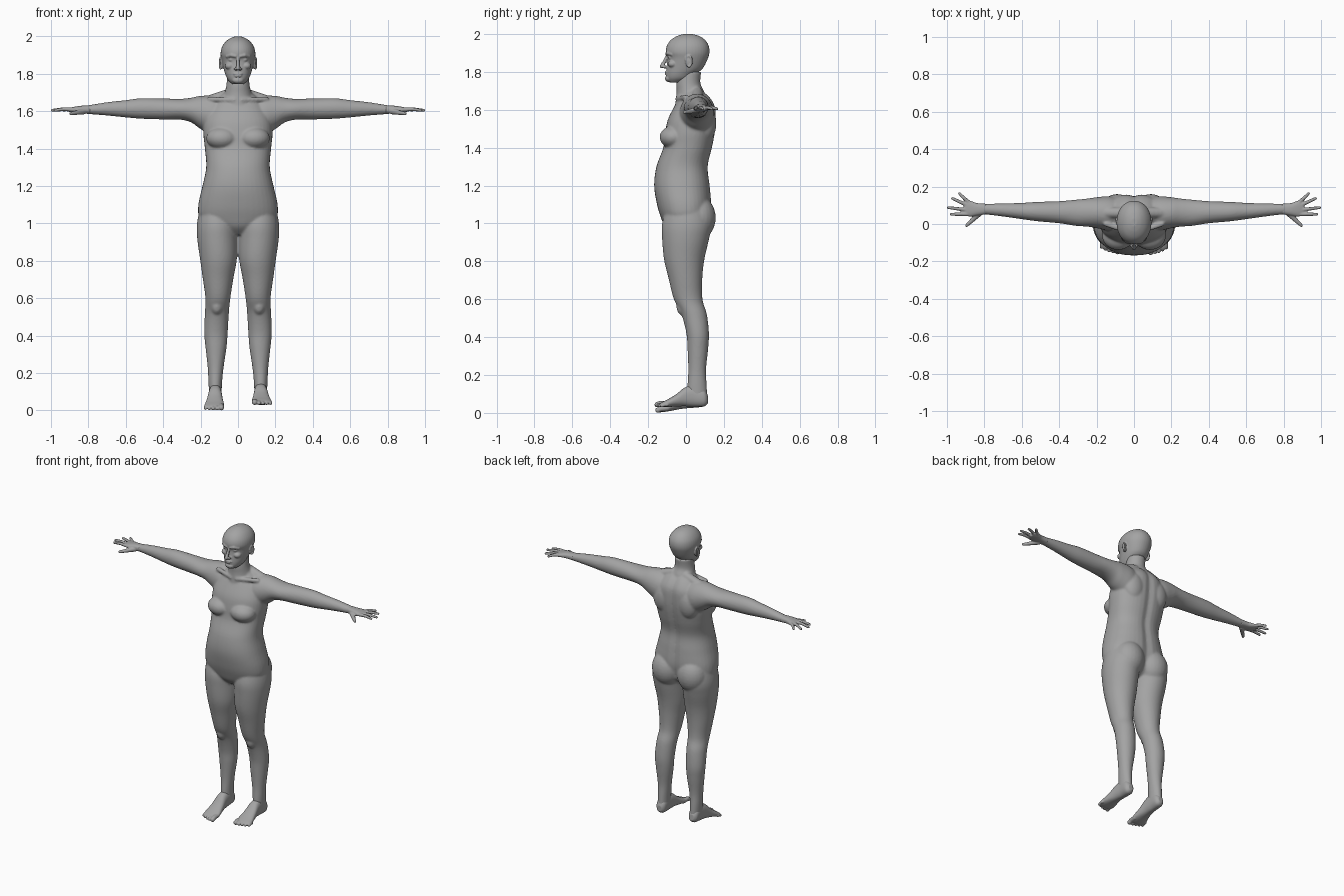
import bpy, bmesh, math
from mathutils import Matrix, Vector

cube = bpy.data.objects.get("Cube")
if cube:
    bpy.data.objects.remove(cube, do_unlink=True)

clay = bpy.data.materials.new("grey_clay")
clay.use_nodes = True
tone = (0.37, 0.37, 0.37, 1)
clay.diffuse_color = tone
clay.node_tree.nodes["Principled BSDF"].inputs["Base Color"].default_value = tone


def spline(stations, steps=5):
    """Smooth in-between stations."""
    pts = [Vector(s) for s in stations]
    for i in range(len(pts) - 1):
        a, b, c, d = pts[max(i - 1, 0)], pts[i], pts[i + 1], pts[min(i + 2, len(pts) - 1)]
        for k in range(steps):
            t = k / steps
            yield b + ((c - a) * t + (2 * a - 5 * b + 4 * c - d) * t**2 + (3 * b - a - 3 * c + d) * t**3) / 2
    yield pts[-1]


def loft(bm, axis, stations, side=1, power=2.0, groove=0, sides=40):
    """Rounded tube; each station is (position, u low, u high, v low, v high)."""
    slots = {"x": (0, 1, 2), "y": (1, 0, 2), "z": (2, 0, 1)}[axis]
    rings = []
    for t, u0, u1, v0, v1 in spline(stations):
        ring = []
        for i in range(sides):
            c, s = math.cos(math.tau * i / sides), math.sin(math.tau * i / sides)
            cu = math.copysign(abs(c) ** (2 / power), c)
            sv = math.copysign(abs(s) ** (2 / power), s)
            u, v = (u0 + u1 + cu * (u1 - u0)) / 2, (v0 + v1 + sv * (v1 - v0)) / 2
            if s > 0:
                v -= groove * math.exp(-(u / 0.025) ** 2)
            co = Vector()
            co[slots[0]], co[slots[1]], co[slots[2]] = t, u, v
            co.x *= side
            ring.append(bm.verts.new(co))
        rings.append(ring)
    for a, b in zip(rings, rings[1:]):
        for i in range(sides):
            j = (i + 1) % sides
            bm.faces.new((a[i], a[j], b[j], b[i]))
    bm.faces.new(rings[0])
    bm.faces.new(rings[-1])


def ball(bm, centre, radii, side=1):
    x, y, z = centre
    bmesh.ops.create_uvsphere(bm, u_segments=24, v_segments=16, radius=1,
                              matrix=Matrix.LocRotScale(Vector((x * side, y, z)), None, Vector(radii)))


def rod(bm, points, radii, side=1):
    """Chain of rounded tapered segments."""
    pts = [Vector((x * side, y, z)) for x, y, z in points]
    for p, r in zip(pts, radii):
        bmesh.ops.create_uvsphere(bm, u_segments=16, v_segments=10, radius=r, matrix=Matrix.Translation(p))
    for p, q, r, s in zip(pts, pts[1:], radii, radii[1:]):
        turn = (q - p).to_track_quat("Z", "Y").to_matrix().to_4x4()
        bmesh.ops.create_cone(bm, cap_ends=True, segments=16, radius1=r, radius2=s,
                              depth=(q - p).length, matrix=Matrix.Translation((p + q) / 2) @ turn)


def finish(bm, name, voxel, smooth):
    """Fuse the overlapping masses into one smooth skin."""
    bmesh.ops.recalc_face_normals(bm, faces=bm.faces)
    mesh = bpy.data.meshes.new(name)
    bm.to_mesh(mesh)
    bm.free()
    mesh.materials.append(clay)
    obj = bpy.data.objects.new(name, mesh)
    bpy.context.collection.objects.link(obj)
    fuse = obj.modifiers.new("fuse", "REMESH")
    fuse.mode = "VOXEL"
    fuse.voxel_size = voxel
    fuse.use_smooth_shade = True
    soften = obj.modifiers.new("soften", "SMOOTH")
    soften.iterations = smooth
    return obj


def even(rows):
    """Stations symmetric about the middle: (z, half width, front, back)."""
    return [(z, -w, w, f, b) for z, w, f, b in rows]


# Torso and neck
body = bmesh.new()
loft(body, "z", even([
    (.94, .06, -.07, .06), (.98, .14, -.11, .11), (1.03, .205, -.132, .125), (1.1, .212, -.153, .135),
    (1.2, .19, -.168, .128), (1.3, .17, -.156, .118), (1.4, .177, -.12, .14), (1.48, .185, -.11, .155),
    (1.55, .18, -.095, .16), (1.62, .15, -.06, .155), (1.67, .11, -.03, .125), (1.7, .07, -.02, .09)]),
    power=2.3, groove=.012)
loft(body, "z", even([(1.6, .1, -.06, .12), (1.69, .074, -.05, .098), (1.74, .062, -.05, .076),
                      (1.8, .058, -.04, .08)]))

for side in (1, -1):
    # Chest, shoulder blades, collar bones and buttocks
    ball(body, (.085, -.065, 1.455), (.085, .074, .06), side)
    ball(body, (.09, .105, 1.53), (.075, .055, .1), side)
    rod(body, [(.02, -.045, 1.66), (.15, .0, 1.665)], (.012, .014), side)
    rod(body, [(.05, .06, 1.69), (.17, .06, 1.65)], (.03, .03), side)
    ball(body, (.095, .065, 1.03), (.1, .092, .115), side)
    # Arm
    loft(body, "x", [
        (.06, -.02, .13, 1.5, 1.66), (.13, -.035, .148, 1.47, 1.682), (.2, -.022, .143, 1.505, 1.682),
        (.25, -.014, .136, 1.54, 1.672), (.31, -.01, .13, 1.555, 1.666), (.4, .004, .122, 1.556, 1.668),
        (.52, .015, .118, 1.56, 1.669), (.6, .026, .113, 1.567, 1.659), (.7, .04, .11, 1.577, 1.648),
        (.8, .052, .108, 1.585, 1.632), (.83, .055, .105, 1.589, 1.629)], side)
    # Leg with kneecap
    loft(body, "z", [
        (1.1, .03, .2, -.1, .11), (1.0, .005, .219, -.126, .135), (.92, .003, .218, -.126, .122),
        (.81, .006, .203, -.116, .097), (.71, .024, .189, -.092, .086), (.6, .041, .174, -.064, .087),
        (.52, .049, .177, -.024, .11), (.42, .055, .181, .002, .121), (.34, .061, .174, .008, .117),
        (.23, .077, .162, .012, .106), (.15, .085, .158, .008, .109), (.08, .088, .154, .005, .113)], side)
    ball(body, (.113, -.008, .56), (.035, .042, .05), side)
finish(body, "body", .007, 4)

# Skull, jaw and face
head = bmesh.new()
loft(head, "z", even([
    (1.745, .03, -.09, -.02), (1.765, .052, -.102, .03), (1.79, .065, -.104, .055), (1.82, .075, -.102, .09),
    (1.87, .087, -.097, .115), (1.905, .093, -.107, .124), (1.94, .087, -.1, .119), (1.97, .068, -.078, .099),
    (1.99, .042, -.045, .068), (2.0, .015, -.012, .03)]), power=2.1)
rod(head, [(0, -.1, 1.885), (0, -.113, 1.855), (0, -.128, 1.829)], (.007, .009, .011))
ball(head, (0, -.092, 1.765), (.03, .019, .018))
for z, w in ((1.799, .026), (1.788, .022)):
    ball(head, (0, -.1, z), (w, .012, .006))
for side in (1, -1):
    ball(head, (.012, -.113, 1.826), (.009, .013, .008), side)
    rod(head, [(.012, -.102, 1.894), (.035, -.096, 1.899), (.058, -.075, 1.893)], (.008, .01, .009), side)
    ball(head, (.034, -.08, 1.875), (.017, .014, .011), side)
    ball(head, (.044, -.07, 1.842), (.026, .026, .02), side)
    # Ear with raised rim
    ball(head, (.087, .014, 1.855), (.01, .017, .03), side)
    arc = [math.radians(a) for a in range(-100, 200, 30)]
    rod(head, [(.094 + .004 * math.cos(a), .015 + .016 * math.cos(a), 1.856 + .029 * math.sin(a))
               for a in arc], [.005] * len(arc), side)
finish(head, "head", .004, 2)

for side, label in ((1, "left"), (-1, "right")):
    # Hand with spread fingers and thumb
    hand = bmesh.new()
    loft(hand, "x", [(.79, .052, .108, 1.586, 1.631), (.84, .045, .112, 1.589, 1.629),
                     (.88, .04, .125, 1.593, 1.623), (.91, .05, .12, 1.598, 1.616)], side, power=2.4)
    for root, x, y in ((.053, .982, .052), (.074, .998, .088), (.096, .975, .137), (.113, .937, .163)):
        middle = ((.88 + x) / 2, (root + y) / 2, 1.611)
        rod(hand, [(.88, root, 1.608), middle, (x - .004, y, 1.605)], (.011, .0095, .0075), side)
    rod(hand, [(.825, .06, 1.6), (.865, .02, 1.592), (.895, -.008, 1.587)], (.017, .012, .0085), side)
    finish(hand, label + "_hand", .004, 2)

    # Foot with toes; the right one points slightly down
    foot = bmesh.new()
    loft(foot, "y", [
        (.116, .105, .138, .05, .09), (.095, .089, .155, .034, .125), (.04, .087, .156, .033, .145),
        (-.005, .085, .16, .035, .135), (-.05, .08, .168, .034, .1), (-.09, .074, .177, .031, .075),
        (-.12, .075, .18, .03, .06), (-.135, .08, .172, .033, .052)], side, power=2.3)
    for i in range(5):
        r = .0145 if i == 0 else .0105 - .0005 * i
        x, tip = .089 + .0205 * i + (.003 if i else 0), -.152 + .0015 * i * i
        rod(foot, [(x, -.1, .033 + r), (x, tip + .015, .034 + r), (x, tip, .029 + r)], (r, r, r), side)
    if side < 0:
        bmesh.ops.rotate(foot, verts=foot.verts, cent=(0, .09, .06), matrix=Matrix.Rotation(.12, 3, "X"))
    finish(foot, label + "_foot", .004, 2)
